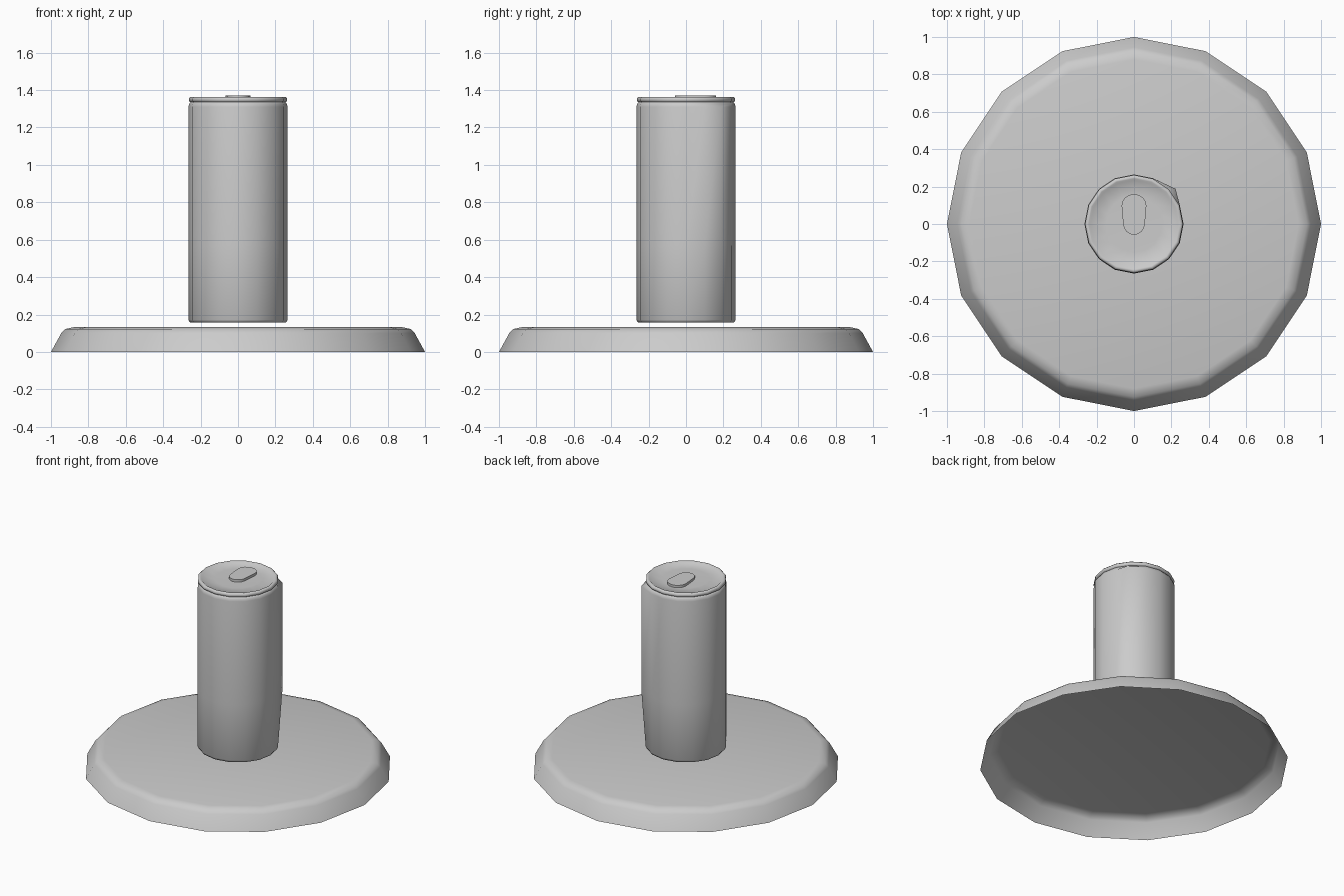
import bpy, bmesh
from math import cos, sin, pi, radians

if "Cube" in bpy.data.objects:
    bpy.data.objects.remove(bpy.data.objects["Cube"])

SIDES = 16


def finish(name, bm, angle=65):
    mesh = bpy.data.meshes.new(name)
    bm.to_mesh(mesh)
    bm.free()
    obj = bpy.data.objects.new(name, mesh)
    bpy.context.collection.objects.link(obj)
    bpy.ops.object.select_all(action='DESELECT')
    obj.select_set(True)
    bpy.context.view_layer.objects.active = obj
    bpy.ops.object.shade_smooth_by_angle(angle=radians(angle))
    return obj


def lathe(profile, bottom=True):
    """16-sided shell from (radius, height) pairs, capped on top and optionally below."""
    bm = bmesh.new()
    rings = [[bm.verts.new((r * cos(2 * pi * i / SIDES), r * sin(2 * pi * i / SIDES), z))
              for i in range(SIDES)] for r, z in profile]
    for a, b in zip(rings, rings[1:]):
        for i in range(SIDES):
            j = (i + 1) % SIDES
            bm.faces.new((a[i], a[j], b[j], b[i]))
    if bottom:
        bm.faces.new(rings[0][::-1])
    bm.faces.new(rings[-1])
    return bm, rings


# Round base plate: hollow shell, open underneath, with a softened rim
base, _ = lathe([(1.0, 0), (0.945, 0.10), (0.925, 0.122), (0.88, 0.132)], bottom=False)
finish("base_plate", base)

# Can body, floating just above the base
body, rings = lathe([(0.257, 0.157), (0.265, 0.172), (0.265, 0.57),
                     (0.265, 1.31), (0.262, 1.325), (0.252, 1.338)])
# Corner pulled outward at the back right of the upper body
for ring in rings[2:4]:
    ring[2].co.x, ring[2].co.y = 0.222, 0.188
finish("can_body", body)

# Rolled rim and shallow dished lid
lid, _ = lathe([(0.25, 1.334), (0.262, 1.341), (0.262, 1.356), (0.254, 1.364),
                (0.243, 1.363), (0.234, 1.356), (0.15, 1.353)])
finish("can_lid", lid)

# Pull tab: pill outline, slightly wider at the back
tab = bmesh.new()
outline = [(0.066 * cos(t), 0.098 + 0.062 * sin(t)) for t in (pi * k / 8 for k in range(9))]
outline += [(0.058 * cos(t), 0.002 + 0.06 * sin(t)) for t in (pi + pi * k / 8 for k in range(9))]
face = tab.faces.new([tab.verts.new((x, y, 1.35)) for x, y in outline])
top = bmesh.ops.extrude_face_region(tab, geom=[face])
bmesh.ops.translate(tab, vec=(0, 0, 0.02),
                    verts=[g for g in top["geom"] if isinstance(g, bmesh.types.BMVert)])
bmesh.ops.recalc_face_normals(tab, faces=tab.faces)
finish("pull_tab", tab)
